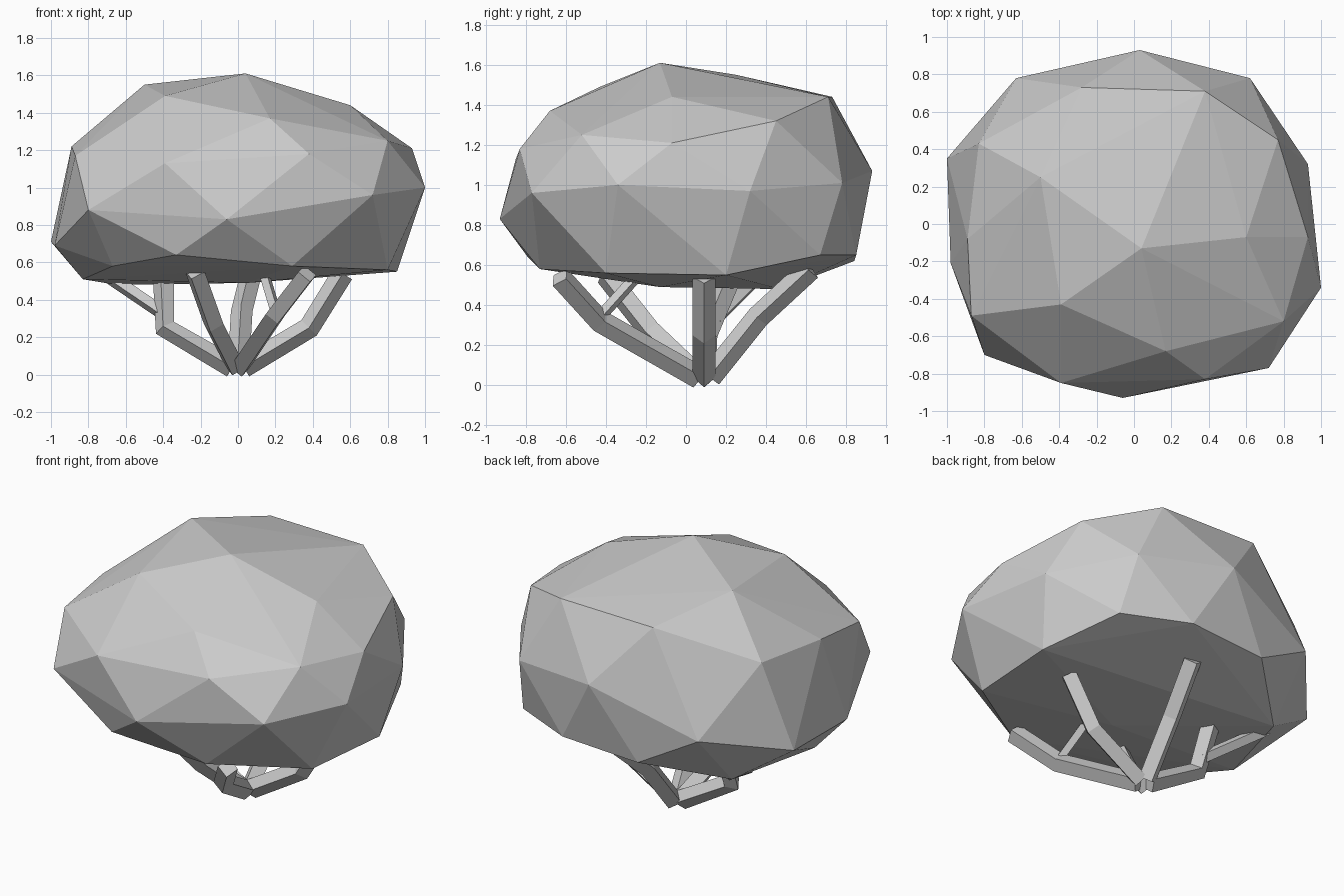
import bpy
import bmesh
from mathutils import Vector

if "Cube" in bpy.data.objects:
    bpy.data.objects.remove(bpy.data.objects["Cube"], do_unlink=True)


def make_material(name, colour):
    material = bpy.data.materials.new(name)
    material.use_nodes = True
    material.diffuse_color = colour
    material.node_tree.nodes["Principled BSDF"].inputs["Base Color"].default_value = colour
    return material


grey = make_material("plain grey", (0.6, 0.6, 0.6, 1))

# Faceted canopy: tiers of corner points, wrapped in one convex skin
crown = [(.04, -.13, 1.61), (-.5, .25, 1.55), (-.39, -.43, 1.49), (.6, -.07, 1.44),
         (.38, .71, 1.44), (-.28, .73, 1.44), (.17, -.68, 1.37)]
shoulder = [(.77, .45, 1.32), (.8, -.52, 1.25), (.93, -.07, 1.21), (.38, -.83, 1.18),
            (-.39, -.85, 1.13), (-.87, -.49, 1.17), (-.89, -.08, 1.22), (-.83, .43, 1.25)]
rim = [(.03, .93, 1.07), (.62, .78, 1.01), (.93, .32, .97), (1, -.34, 1), (.72, -.77, .96),
       (-.06, -.93, .83), (-.8, -.7, .88), (-.98, -.21, .69), (-1, .35, .71), (-.63, .78, .83)]
base = [(.67, .67, .65), (.27, .85, .65), (-.25, .84, .62), (-.65, .47, .48), (-.83, -.1, .51),
        (-.67, -.48, .58), (-.33, -.79, .64), (.29, -.73, .58), (.8, -.4, .56),
        (.85, .2, .55), (.05, -.13, .49)]


def make_canopy(name, tiers):
    bm = bmesh.new()
    for tier in tiers:
        for point in tier:
            bm.verts.new(point)
    result = bmesh.ops.convex_hull(bm, input=bm.verts[:])
    inside = {v for v in result["geom_interior"] if isinstance(v, bmesh.types.BMVert)}
    bmesh.ops.delete(bm, geom=list(inside), context="VERTS")
    bmesh.ops.recalc_face_normals(bm, faces=bm.faces[:])
    mesh = bpy.data.meshes.new(name)
    bm.to_mesh(mesh)
    bm.free()
    mesh.materials.append(grey)
    canopy = bpy.data.objects.new(name, mesh)
    bpy.context.collection.objects.link(canopy)


make_canopy("canopy", (crown, shoulder, rim, base))


# Branches: bent four-sided bars
def make_branch(name, path, thickness):
    curve = bpy.data.curves.new(name, "CURVE")
    curve.dimensions = "3D"
    curve.bevel_depth = thickness
    curve.bevel_resolution = 0
    curve.use_fill_caps = True
    spline = curve.splines.new("POLY")
    spline.points.add(len(path) - 1)
    for point, position in zip(spline.points, path):
        point.co = (*position, 1)
    curve.materials.append(grey)
    branch = bpy.data.objects.new(name, curve)
    bpy.context.collection.objects.link(branch)
    bpy.ops.object.select_all(action="DESELECT")
    branch.select_set(True)
    bpy.context.view_layer.objects.active = branch
    bpy.ops.object.convert(target="MESH")
    bpy.ops.object.shade_flat()


# Each main branch leaves the foot a little way out towards its own bend
foot = Vector((0, .09, .04))
bends = {
    "front_left_branch": [(.2, -.43, .32), (.37, -.63, .54)],
    "front_right_branch": [(-.13, -.18, .27), (-.23, -.4, .55)],
    "left_branch": [(.38, .09, .25), (.56, .09, .54)],
    "back_branch": [(.02, .36, .34), (.08, .62, .58)],
    "right_branch": [(-.39, .1, .25), (-.4, .22, .54)],
}
for name, (bend, tip) in bends.items():
    outward = Vector((bend[0], bend[1] - foot.y, 0)).normalized()
    make_branch(name, [foot + outward * .03, bend, tip], .058)

# Side twigs
make_branch("front_left_twig", [(.2, -.43, .34), (.14, -.25, .54)], .03)
make_branch("right_twig", [(-.39, .14, .32), (-.7, .35, .53)], .038)
